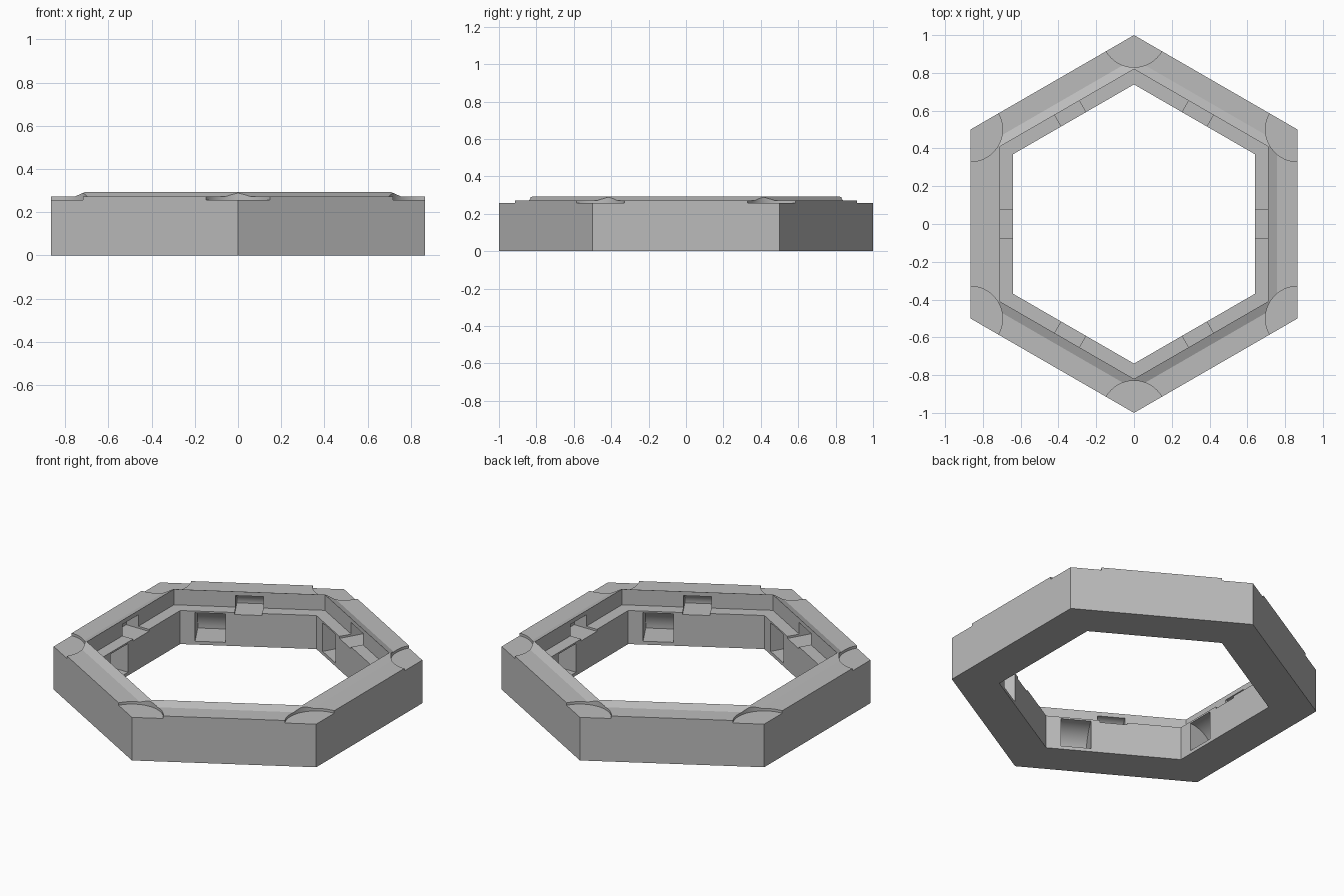
import bpy, bmesh, math
from mathutils import Matrix, Vector

cube = bpy.data.objects.get("Cube")
if cube:
    bpy.data.objects.remove(cube, do_unlink=True)

SIDE = math.radians(60)
grey = bpy.data.materials.new("light_grey")
grey.use_nodes = True
grey.diffuse_color = (0.5, 0.5, 0.5, 1)
grey.node_tree.nodes["Principled BSDF"].inputs["Base Color"].default_value = (0.5, 0.5, 0.5, 1)


def make_object(name, bm):
    bmesh.ops.recalc_face_normals(bm, faces=bm.faces)
    mesh = bpy.data.meshes.new(name)
    bm.to_mesh(mesh)
    bm.free()
    mesh.materials.append(grey)
    obj = bpy.data.objects.new(name, mesh)
    bpy.context.collection.objects.link(obj)
    return obj


def add_prism(bm, section, y0, y1, turn):
    """Extrude an (apothem, z) section along one wall, turned to its side."""
    rot = Matrix.Rotation(turn, 3, "Z")
    verts = [bm.verts.new(rot @ Vector((a, y0, z))) for a, z in section]
    face = bm.faces.new(verts)
    moved = bmesh.ops.extrude_face_region(bm, geom=[face])["geom"]
    bmesh.ops.translate(bm, verts=[g for g in moved if isinstance(g, bmesh.types.BMVert)],
                        vec=rot @ Vector((0, y1 - y0, 0)))


def quarter_section(apothem, floor, radius, inner, steps=16):
    """Flat floor with a ceiling that curves down to it."""
    arc = [(apothem + radius * math.cos(math.pi / 2 * i / steps),
            floor + radius * math.sin(math.pi / 2 * i / steps)) for i in range(steps + 1)]
    return [(inner, floor)] + arc + [(inner, floor + radius)]


# Hexagonal ring: wall section (apothem, z) repeated at the six corners
profile = [(0.866, 0), (0.866, 0.272), (0.757, 0.272), (0.71, 0.293),
           (0.71, 0.2), (0.64, 0.2), (0.64, 0)]
bm = bmesh.new()
rings = []
for k in range(6):
    a = SIDE * (k + 0.5)
    rings.append([bm.verts.new((r / math.cos(SIDE / 2) * math.cos(a),
                                r / math.cos(SIDE / 2) * math.sin(a), z)) for r, z in profile])
n = len(profile)
for k in range(6):
    p, q = rings[k], rings[(k + 1) % 6]
    for i in range(n):
        j = (i + 1) % n
        bm.faces.new((p[i], q[i], q[j], p[j]))
ring = make_object("hexagonal_ring", bm)

# Cutters: latch notch and pocket in each wall, round recess on each corner
bm = bmesh.new()
notch = quarter_section(0.71, 0.188, 0.08, 0.6)
pocket = quarter_section(0.64, 0.02, 0.17, 0.58)
for k in range(6):
    add_prism(bm, notch, -0.075, 0.075, SIDE * k)
    add_prism(bm, pocket, 0.123, 0.289, SIDE * k)
    a = SIDE * (k + 0.5)
    spot = Matrix.Translation((math.cos(a), math.sin(a), 0.357))
    bmesh.ops.create_cone(bm, cap_ends=True, segments=72, radius1=0.17, radius2=0.17,
                          depth=0.2, matrix=spot)
cutter = make_object("recess_cutter", bm)
cutter.hide_render = True

# Cut the recesses, then drop the cutter
mod = ring.modifiers.new("recesses", "BOOLEAN")
mod.operation = "DIFFERENCE"
mod.solver = "EXACT"
mod.object = cutter
bpy.ops.object.select_all(action="DESELECT")
ring.select_set(True)
bpy.context.view_layer.objects.active = ring
bpy.ops.object.modifier_apply(modifier=mod.name)
bpy.data.objects.remove(cutter, do_unlink=True)
bpy.ops.object.shade_smooth_by_angle(angle=math.radians(15))
